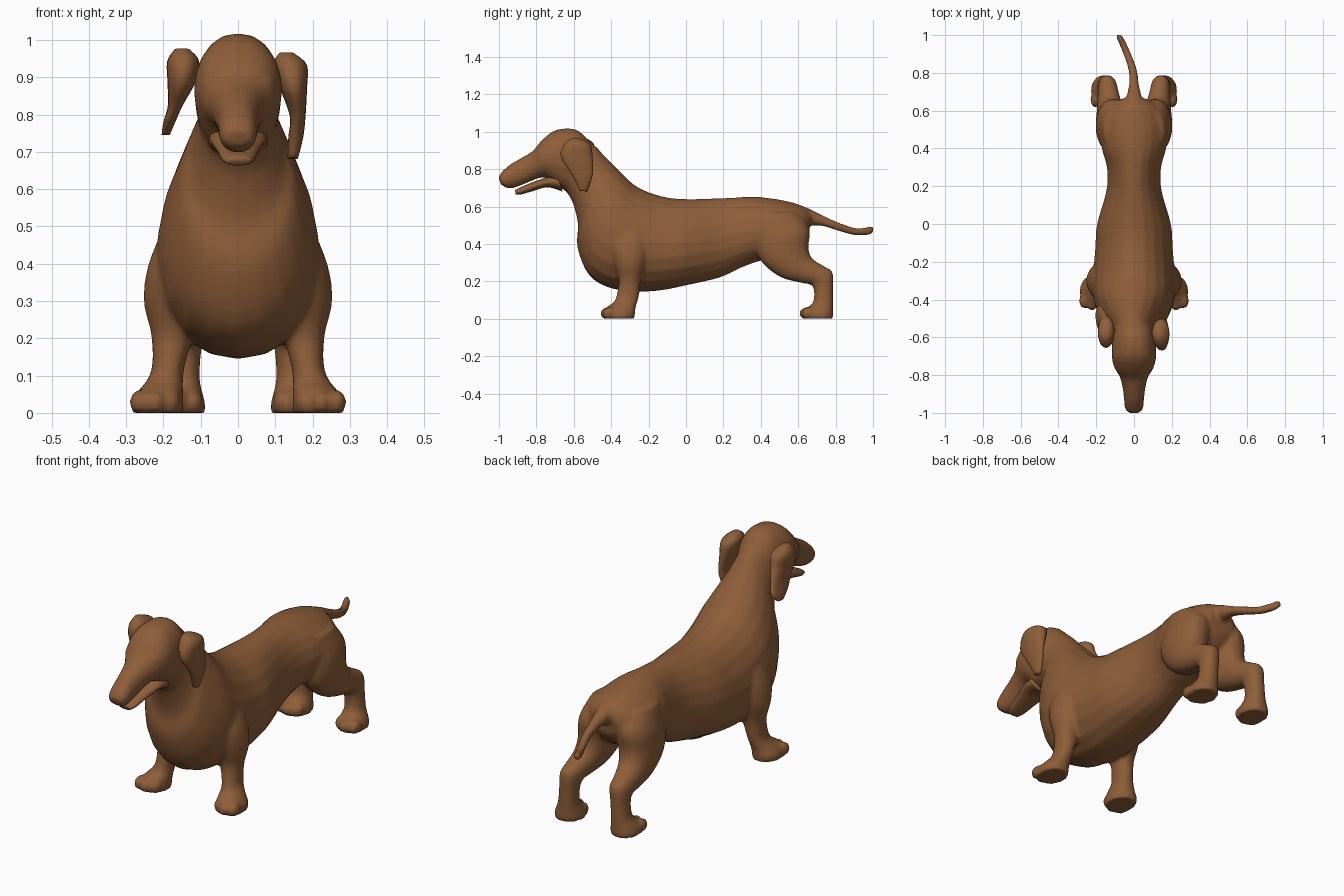
import bpy, bmesh, math
from mathutils import Vector

brown = bpy.data.materials.new("brown coat")
brown.diffuse_color = (0.27, 0.112, 0.041, 1)
SEG = 20


def finish(name, bm):
    bmesh.ops.recalc_face_normals(bm, faces=bm.faces)
    mesh = bpy.data.meshes.new(name)
    bm.to_mesh(mesh)
    bm.free()
    mesh.materials.append(brown)
    mesh.shade_smooth()
    ob = bpy.data.objects.new(name, mesh)
    bpy.context.collection.objects.link(ob)
    return ob


def spline(rows, steps=4):
    """Smooth interpolation between the key rings."""
    out = []
    for i in range(len(rows) - 1):
        a, b, c, d = (Vector(rows[max(0, min(len(rows) - 1, i + k))]) for k in (-1, 0, 1, 2))
        for s in range(steps):
            t = s / steps
            out.append(b + (c - a) * t / 2 + (a * 2 - b * 5 + c * 4 - d) * t * t / 2
                       + (b * 3 - a - c * 3 + d) * t ** 3 / 2)
    return out + [Vector(rows[-1])]


def loft(name, rows, egg=0.0, mirror=1, power=0.88):
    """Rings: first edge (y, z), second edge (y, z), half width, centre x."""
    bm = bmesh.new()
    rings = []
    for y1, z1, y2, z2, w, cx in spline(rows):
        ring = []
        for k in range(SEG):
            a = 2 * math.pi * k / SEG
            c, s = math.cos(a), math.sin(a)
            s = math.copysign(abs(s) ** power, s) * (1 - egg * c)
            ring.append(bm.verts.new((mirror * (cx + max(w, 0.003) * s),
                                      (y1 + y2) / 2 + (y1 - y2) / 2 * c,
                                      (z1 + z2) / 2 + (z1 - z2) / 2 * c)))
        rings.append(ring)
    for r, q in zip(rings, rings[1:]):
        for k in range(SEG):
            n = (k + 1) % SEG
            bm.faces.new((r[k], r[n], q[n], q[k]))
    bm.faces.new(rings[0])
    bm.faces.new(rings[-1])
    return finish(name, bm)


def ball(name, pos, size):
    bm = bmesh.new()
    bmesh.ops.create_uvsphere(bm, u_segments=16, v_segments=10, radius=1)
    for v in bm.verts:
        v.co = Vector((v.co.x * size[0] + pos[0], v.co.y * size[1] + pos[1],
                       max(0, v.co.z * size[2] + pos[2])))
    bmesh.ops.remove_doubles(bm, verts=bm.verts, dist=1e-5)
    return finish(name, bm)


# Torso and neck, rear to front
parts = [loft("body", [
    (.67, .57, .655, .44, .07, 0), (.62, .605, .61, .38, .14, 0), (.52, .633, .51, .33, .18, 0),
    (.40, .65, .40, .31, .17, 0), (.30, .65, .30, .275, .143, 0), (.18, .645, .18, .22, .145, 0),
    (0, .64, 0, .178, .195, 0), (-.13, .655, -.13, .152, .205, 0),
    (-.26, .705, -.26, .145, .215, 0), (-.35, .785, -.41, .165, .215, 0),
    (-.40, .835, -.52, .235, .19, 0), (-.44, .875, -.58, .38, .155, 0),
    (-.47, .91, -.578, .51, .125, 0), (-.52, .955, -.61, .63, .105, 0),
    (-.57, .99, -.65, .69, .1, 0)], egg=0.13, power=1)]

# Head and upper muzzle
parts.append(loft("head", [
    (-.49, .92, -.58, .66, .08, 0), (-.53, .965, -.61, .65, .105, 0),
    (-.58, 1.008, -.645, .685, .115, 0), (-.64, 1.018, -.68, .70, .117, 0),
    (-.71, 1.003, -.715, .73, .117, 0), (-.775, .95, -.755, .755, .102, 0),
    (-.82, .897, -.80, .747, .075, 0), (-.88, .86, -.86, .722, .06, 0),
    (-.94, .825, -.92, .70, .053, 0), (-.985, .785, -.96, .70, .049, 0),
    (-1.003, .757, -.99, .718, .035, 0)]))

# Tail, bending to one side
parts.append(loft("tail", [
    (.58, .615, .58, .50, .06, 0), (.66, .588, .65, .50, .045, 0), (.74, .548, .73, .495, .027, 0),
    (.82, .513, .82, .468, .023, -.008), (.91, .485, .91, .445, .021, -.04),
    (.98, .492, .985, .45, .019, -.072), (1.002, .492, 1.002, .465, .012, -.082)]))

for m in (1, -1):
    # Front legs with shoulders
    parts.append(loft("front_leg", [
        (-.40, .52, -.20, .52, .09, .10), (-.42, .40, -.19, .40, .105, .135),
        (-.39, .30, -.21, .30, .095, .158), (-.36, .21, -.24, .21, .058, .175),
        (-.37, .13, -.25, .13, .044, .186), (-.385, .09, -.26, .09, .048, .195),
        (-.42, .065, -.27, .055, .06, .207), (-.44, .03, -.272, .03, .07, .216),
        (-.44, 0, -.275, 0, .07, .216)], mirror=m))
    # Hind legs with thighs
    parts.append(loft("hind_leg", [
        (.38, .56, .60, .57, .08, .08), (.37, .42, .66, .48, .093, .105),
        (.40, .31, .655, .38, .088, .115), (.50, .225, .675, .322, .073, .125),
        (.61, .193, .735, .283, .058, .135), (.672, .18, .783, .25, .05, .14),
        (.685, .13, .787, .17, .045, .145), (.677, .085, .787, .09, .048, .15),
        (.65, .06, .787, .05, .06, .155), (.625, .03, .788, .02, .07, .158),
        (.625, 0, .785, 0, .07, .158)], mirror=m))
    # Toes and brows
    for i in (-1, 0, 1):
        for cx, cy in ((.222, -.42), (.162, .645)):
            parts.append(ball("toe", (m * (cx + i * .042), cy + abs(i) * .018 - i * .006, .028),
                              (.027, .04, .034)))
    parts.append(ball("brow", (m * .068, -.765, .885), (.03, .03, .022)))

# Fuse into one smooth skin
bpy.ops.object.select_all(action='DESELECT')
for p in parts:
    p.select_set(True)
bpy.context.view_layer.objects.active = parts[0]
bpy.ops.object.join()
body = parts[0]
rem = body.modifiers.new("skin", 'REMESH')
rem.mode = 'VOXEL'
rem.voxel_size = 0.01
rem.use_smooth_shade = True
sm = body.modifiers.new("soften", 'SMOOTH')
sm.factor = 0.5
sm.iterations = 5

# Lower jaw, set apart by the mouth line
loft("lower_jaw", [
    (-.69, .78, -.66, .68, .08, 0), (-.75, .755, -.74, .703, .074, 0),
    (-.82, .73, -.82, .682, .057, 0), (-.88, .705, -.88, .665, .046, 0),
    (-.915, .688, -.91, .663, .034, 0)])

# Hanging ears: one straight down, the other blown back
loft("right_ear", [
    (-.61, .967, -.56, .962, .02, .13), (-.65, .935, -.51, .93, .045, .14),
    (-.67, .87, -.50, .87, .036, .149), (-.63, .80, -.497, .79, .021, .16),
    (-.595, .74, -.507, .74, .02, .155), (-.57, .685, -.53, .68, .014, .147)])
loft("left_ear", [
    (-.61, .977, -.56, .973, .02, -.15), (-.65, .94, -.50, .945, .043, -.147),
    (-.65, .88, -.48, .89, .037, -.152), (-.60, .82, -.45, .83, .02, -.168),
    (-.56, .78, -.43, .78, .016, -.184), (-.51, .745, -.46, .745, .011, -.194)])
